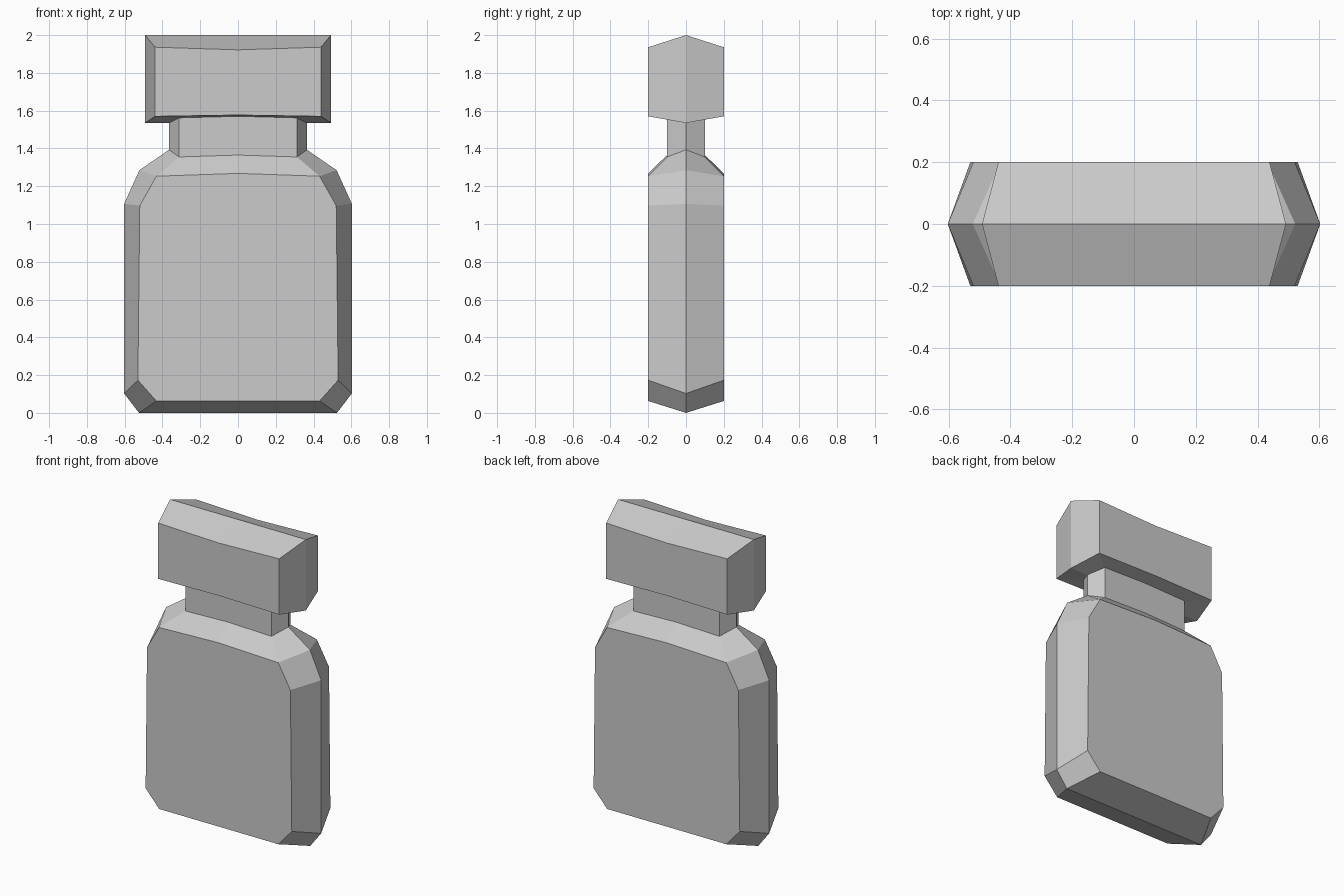
import bpy

if "Cube" in bpy.data.objects:
    bpy.data.objects.remove(bpy.data.objects["Cube"])


def build_part(name, rings, close=None):
    """Loft a front-right quarter, then mirror it to all four sides.
    Ring: (ridge x, ridge z, corner x, corner z, half depth, centre z)."""
    verts, faces = [], []
    for mx, mz, cx, cz, d, fz in rings:
        verts += [(0, -d, fz), (cx, -d, cz), (mx, 0, mz)]
    for i in range(len(rings) - 1):
        a, b = 3 * i, 3 * i + 3
        faces += [(a, a + 1, b + 1, b), (a + 1, a + 2, b + 2, b + 1)]
    o = len(verts)
    if close == "bottom":
        verts.append((0, 0, rings[0][1]))
        faces.append((o, 2, 1, 0))
    elif close == "top":
        verts.append((0, 0, rings[-1][1]))
        faces.append((o, o - 3, o - 2, o - 1))
    mesh = bpy.data.meshes.new(name)
    mesh.from_pydata(verts, [], faces)
    obj = bpy.data.objects.new(name, mesh)
    bpy.context.collection.objects.link(obj)
    mirror = obj.modifiers.new("mirror", 'MIRROR')
    mirror.use_axis = (True, True, False)
    return obj


# Rings shared by neighbouring parts
neck_base = (.365, 1.393, .312, 1.355, .1, 1.365)
neck_top = (.365, 1.535, .312, 1.562, .1, 1.57)

# Chamfered flat bottle with sloping shoulders
build_part("bottle_body", [
    (.524, 0, .432, .063, .2, .063),
    (.603, .103, .53, .173, .2, .173),
    (.603, 1.107, .52, 1.097, .2, 1.097),
    (.522, 1.285, .432, 1.253, .2, 1.268),
    neck_base,
], "bottom")

# Narrow neck
build_part("bottle_neck", [neck_base, neck_top])

# Wide cap with a ridged top and underside
build_part("bottle_cap", [
    neck_top,
    (.492, 1.535, .439, 1.57, .2, 1.577),
    (.492, 2.0, .439, 1.936, .2, 1.922),
], "top")
